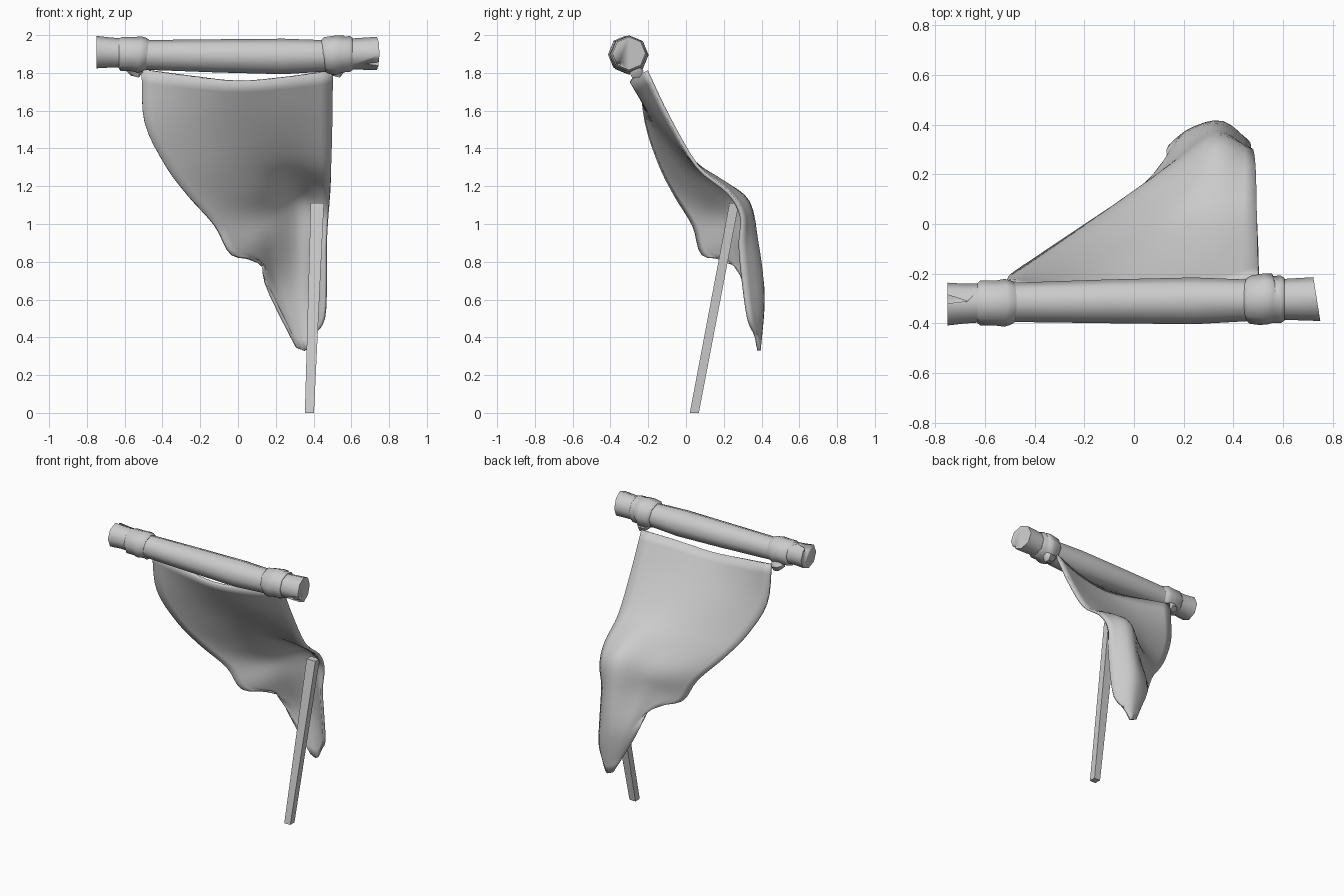
import bpy, bmesh, math
from mathutils import Vector

if "Cube" in bpy.data.objects:
    bpy.data.objects.remove(bpy.data.objects["Cube"])


def material(name, c):
    m = bpy.data.materials.new(name)
    m.diffuse_color = (c, c, c, 1)
    m.use_nodes = True
    m.node_tree.nodes["Principled BSDF"].inputs["Base Color"].default_value = m.diffuse_color
    return m


GREY = material("plain grey", 0.6)


def make(name, bm, angle=50):
    bmesh.ops.recalc_face_normals(bm, faces=bm.faces)
    me = bpy.data.meshes.new(name)
    bm.to_mesh(me)
    bm.free()
    ob = bpy.data.objects.new(name, me)
    bpy.context.collection.objects.link(ob)
    me.materials.append(GREY)
    bpy.ops.object.select_all(action='DESELECT')
    ob.select_set(True)
    bpy.context.view_layer.objects.active = ob
    bpy.ops.object.shade_smooth_by_angle(angle=math.radians(angle))
    return ob


def tube(name, stations, sides=8, turn=0.0):
    """Closed tube along x; station = x, y, z, radius, x shear along y, x shear along z."""
    bm = bmesh.new()
    rings = []
    for x, y, z, r, sy, sz in stations:
        ring = []
        for i in range(sides):
            a = 2 * math.pi * (i + turn) / sides
            dy, dz = r * math.cos(a), r * math.sin(a)
            ring.append(bm.verts.new((x + sy * dy + sz * dz, y + dy, z + dz)))
        rings.append(ring)
    for a, b in zip(rings, rings[1:]):
        for i in range(sides):
            j = (i + 1) % sides
            bm.faces.new((a[i], a[j], b[j], b[i]))
    bm.faces.new(rings[0])
    bm.faces.new(rings[-1])
    return make(name, bm)


# Horizontal log with slightly skewed ends
log = tube("log", [
    (-0.75, -0.322, 1.91, 0.086, 0, 0), (-0.68, -0.32, 1.908, 0.08, 0, 0),
    (-0.62, -0.318, 1.905, 0.078, 0, 0), (-0.48, -0.315, 1.895, 0.079, 0, 0),
    (-0.1, -0.311, 1.89, 0.088, 0, 0), (0.24, -0.309, 1.887, 0.094, 0, 0),
    (0.47, -0.307, 1.89, 0.083, 0, 0), (0.6, -0.303, 1.9, 0.082, 0, 0),
    (0.735, -0.302, 1.903, 0.088, -0.16, 0)])


# Splits cut into the log ends
def split(name, tip, base, half, lift):
    bm = bmesh.new()
    t, b, h, l = Vector(tip), Vector(base), Vector(half), Vector(lift)
    lo = [bm.verts.new(p) for p in (t, b + h, b - h)]
    hi = [bm.verts.new(p + l) for p in (t, b + h, b - h)]
    bm.faces.new(lo)
    bm.faces.new(hi)
    for i in range(3):
        j = (i + 1) % 3
        bm.faces.new((lo[i], lo[j], hi[j], hi[i]))
    cutter = make(name, bm)
    cutter.hide_render = True
    cutter.hide_viewport = True
    mod = log.modifiers.new(name, 'BOOLEAN')
    mod.operation = 'DIFFERENCE'
    mod.object = cutter


split("split_cutter_left", (-0.67, -0.31, 1.95), (-0.77, -0.30, 1.95), (0, 0.022, 0), (0, 0, 0.1))
split("split_cutter_right", (0.67, -0.35, 1.85), (0.77, -0.35, 1.85), (0, 0, 0.016), (0, -0.1, -0.02))

# Bindings around the log
tube("left_binding", [
    (-0.63, -0.318, 1.903, 0.08, 0, 0), (-0.618, -0.318, 1.9, 0.09, 0, 0.05),
    (-0.56, -0.318, 1.9, 0.09, 0, 0.05), (-0.52, -0.317, 1.897, 0.096, 0, 0.1),
    (-0.498, -0.316, 1.897, 0.09, 0, 0.1), (-0.48, -0.316, 1.897, 0.08, 0, 0.1)])
tube("right_binding", [
    (0.45, -0.305, 1.893, 0.083, 0, -0.1), (0.465, -0.305, 1.893, 0.096, 0, -0.1),
    (0.515, -0.302, 1.895, 0.104, 0.1, 0.1), (0.545, -0.302, 1.895, 0.102, 0.1, 0.15),
    (0.56, -0.303, 1.897, 0.094, 0, 0.1), (0.59, -0.303, 1.9, 0.096, 0, 0),
    (0.605, -0.303, 1.9, 0.086, 0, 0)])

# Knots tying the cloth corners to the bindings
for name, x in (("left_knot", -0.545), ("right_knot", 0.52)):
    tube(name, [(x - 0.045, -0.27, 1.825, 0.02, 0, 0), (x - 0.02, -0.265, 1.815, 0.035, 0, 0),
                (x + 0.02, -0.265, 1.81, 0.04, 0, 0), (x + 0.04, -0.265, 1.82, 0.02, 0, 0)], 6)

# Draped cloth: control rows from the top hem to the lower tip, left to right
ROWS = [
    [(-.51, -.24, 1.82), (-.27, -.27, 1.785), (0, -.29, 1.755), (.25, -.27, 1.775), (.5, -.21, 1.81)],
    [(-.495, -.21, 1.54), (-.25, -.18, 1.53), (0, -.16, 1.54), (.25, -.14, 1.55), (.498, -.09, 1.56)],
    [(-.385, -.135, 1.31), (-.17, -.08, 1.315), (.05, -.02, 1.33), (.28, .03, 1.335), (.493, .06, 1.305)],
    [(-.265, -.055, 1.15), (-.07, .03, 1.16), (.12, .11, 1.185), (.32, .2, 1.22), (.487, .225, 1.165)],
    [(-.12, .04, .99), (.03, .145, 1.02), (.17, .235, 1.06), (.33, .33, 1.115), (.475, .293, 1.04)],
    [(-.03, .09, .835), (.085, .18, .88), (.19, .275, .92), (.335, .375, .9), (.465, .285, .89)],
    [(.118, .225, .805), (.155, .295, .75), (.215, .36, .715), (.345, .402, .7), (.465, .3, .71)],
    [(.145, .31, .69), (.19, .35, .615), (.26, .388, .57), (.36, .403, .54), (.455, .33, .5)],
    [(.31, .38, .35), (.325, .385, .34), (.34, .385, .335), (.36, .385, .335), (.4, .37, .41)],
]


def smooth(points, steps):
    """Curve that passes through every point."""
    p = [Vector(q) for q in points]
    p = [2 * p[0] - p[1]] + p + [2 * p[-1] - p[-2]]
    out = []
    for a, b, c, d in zip(p, p[1:], p[2:], p[3:]):
        for k in range(steps):
            t = k / steps
            out.append(0.5 * (2 * b + (c - a) * t + (2 * a - 5 * b + 4 * c - d) * t * t
                              + (3 * b - a - 3 * c + d) * t ** 3))
    return out + [p[-2]]


columns = [smooth(col, 4) for col in zip(*[smooth(r, 4) for r in ROWS])]
bm = bmesh.new()
grid = [[bm.verts.new(p) for p in col] for col in columns]
for a, b in zip(grid, grid[1:]):
    for i in range(len(a) - 1):
        bm.faces.new((a[i], b[i], b[i + 1], a[i + 1]))
cloth = make("cloth", bm, 60)
thick = cloth.modifiers.new("thickness", 'SOLIDIFY')
thick.thickness = 0.018
thick.offset = 0

# Square prop stick holding up the cloth
bm = bmesh.new()
bmesh.ops.create_cube(bm, size=1)
for v in bm.verts:
    top = v.co.z > 0
    cx, cy, z, w, d = (0.42, 0.255, 1.11, 0.07, 0.05) if top else (0.378, 0.044, 0, 0.048, 0.048)
    v.co = Vector((cx + w * v.co.x, cy + d * v.co.y, z))
make("prop_stick", bm, 30)
